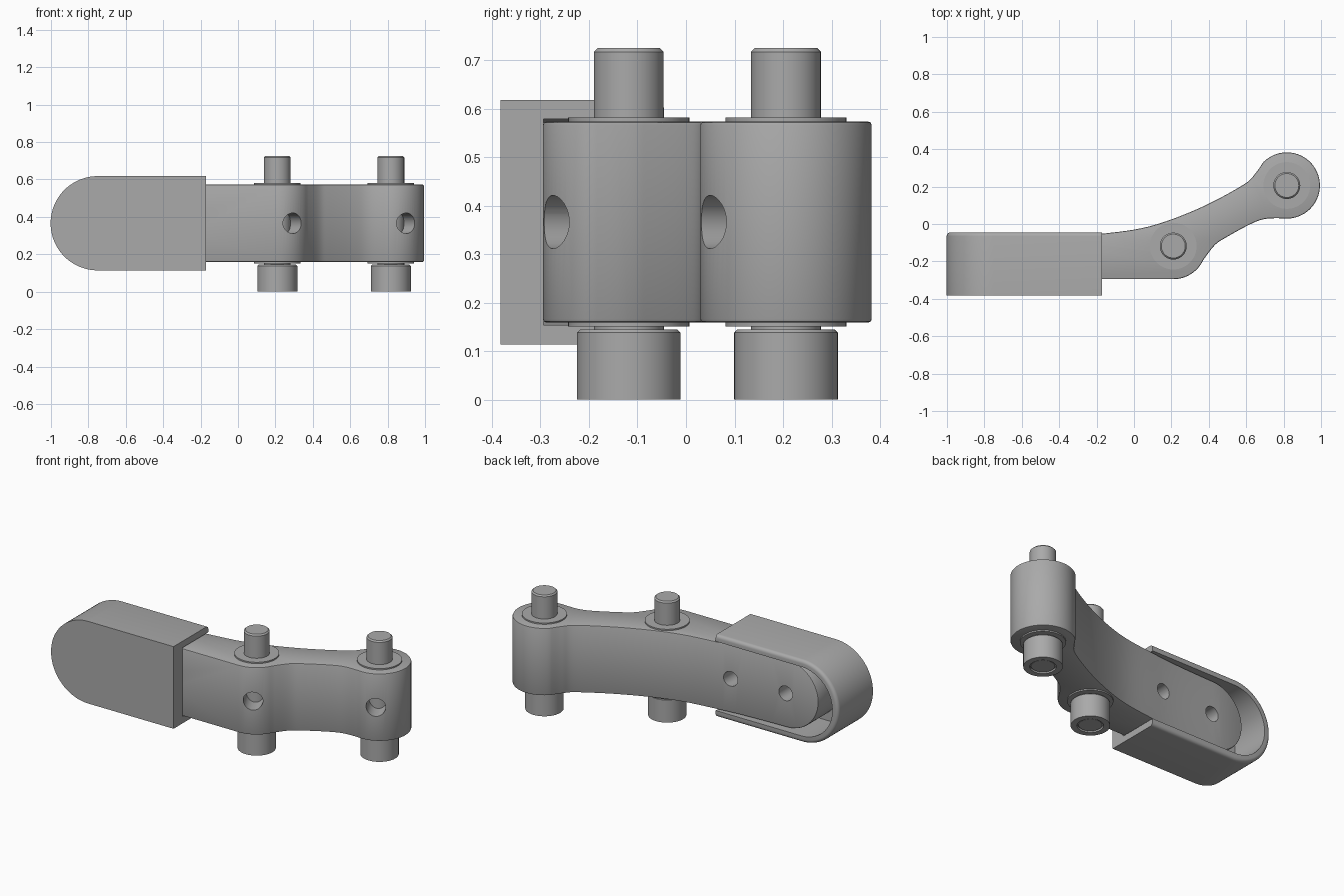
import bpy, bmesh, math
from mathutils import Vector, Matrix

cube = bpy.data.objects.get("Cube")
if cube:
    bpy.data.objects.remove(cube, do_unlink=True)

grey = bpy.data.materials.new("plain grey")
grey.use_nodes = True
tone = (0.4, 0.4, 0.4, 1)
grey.diffuse_color = tone
grey.node_tree.nodes["Principled BSDF"].inputs["Base Color"].default_value = tone

MID = 0.366                      # mid height of the arm
PINS = [(0.21, -0.118), (0.817, 0.206)]
BOSS = 0.177


def finish(name, bm, cutter=False):
    bmesh.ops.recalc_face_normals(bm, faces=bm.faces[:])
    mesh = bpy.data.meshes.new(name)
    bm.to_mesh(mesh)
    bm.free()
    mesh.materials.append(grey)
    obj = bpy.data.objects.new(name, mesh)
    bpy.context.collection.objects.link(obj)
    if cutter:
        obj.hide_render = True
        obj.hide_viewport = True
        obj.display_type = 'WIRE'
    return obj


def prism(points, offset):
    """Extrude a closed outline of 3D points by an offset."""
    bm = bmesh.new()
    face = bm.faces.new([bm.verts.new(p) for p in points])
    new = bmesh.ops.extrude_face_region(bm, geom=[face])["geom"]
    verts = [v for v in new if isinstance(v, bmesh.types.BMVert)]
    bmesh.ops.translate(bm, verts=verts, vec=offset)
    return bm


def arc(cx, cy, r, start, end, n):
    angles = [math.radians(start + (end - start) * i / n) for i in range(n + 1)]
    return [(cx + r * math.cos(a), cy + r * math.sin(a)) for a in angles]


def spline(pts, n=6):
    """Smooth run from the second point to the last but one."""
    p = [Vector(q) for q in pts]
    out = []
    for a, b, c, d in zip(p, p[1:], p[2:], p[3:]):
        for i in range(n):
            t = i / n
            out.append(tuple(0.5 * (2 * b + (c - a) * t + (2 * a - 5 * b + 4 * c - d) * t * t
                                    + (3 * b - a - 3 * c + d) * t ** 3)))
    return out + [tuple(p[-2])]


def slot(x_round, x_flat, r, y):
    """Outline in the xz plane, round at the -x end and square at the +x end."""
    pts = [(x_flat, MID + r)] + arc(x_round, MID, r, 90, 270, 40) + [(x_flat, MID - r)]
    return [(x, y, z) for x, z in pts]


def boolean(obj, cutter, operation='DIFFERENCE'):
    mod = obj.modifiers.new(cutter.name, 'BOOLEAN')
    mod.object, mod.operation, mod.solver = cutter, operation, 'EXACT'


def apply_all(obj):
    graph = bpy.context.evaluated_depsgraph_get()
    mesh = bpy.data.meshes.new_from_object(obj.evaluated_get(graph))
    obj.modifiers.clear()
    obj.data = mesh


def smooth(obj):
    bpy.ops.object.select_all(action='DESELECT')
    obj.select_set(True)
    bpy.context.view_layer.objects.active = obj
    bpy.ops.object.shade_smooth_by_angle(angle=math.radians(30))


def bore(name, r, depth, place):
    bm = bmesh.new()
    bmesh.ops.create_cone(bm, cap_ends=True, segments=40, radius1=r, radius2=r,
                          depth=depth, matrix=place)
    return finish(name, bm, True)


# Curved arm: plan outline trimmed by a round-ended slot shape
first = arc(*PINS[0], BOSS, -90, -25, 12)
second = arc(*PINS[1], BOSS, -98, 135, 44)
waist = spline([first[-2], first[-1], (0.43, -0.115), (0.49, -0.073), (0.62, -0.002),
                (0.7, 0.027), second[0], second[1]])
back = spline([second[-2], second[-1], (0.65, 0.272), (0.585, 0.21), (0.35, 0.085),
               (0.085, -0.012), (-0.17, -0.052), (-0.45, -0.075), (-1, -0.09), (-1.2, -0.09)])
plan = [(-1, PINS[0][1] - BOSS)] + first + waist[1:-1] + second + back[1:]
arm = finish("curved_arm", prism([(x, y, 0.1) for x, y in plan], (0, 0, 0.55)))
trim = finish("arm_trim", prism(slot(-0.63, 1.2, 0.207, -0.6), (0, 1.2, 0)), True)
boolean(arm, trim, 'INTERSECT')
edge = arm.modifiers.new("edge", 'BEVEL')
edge.width, edge.segments = 0.007, 2
edge.limit_method, edge.angle_limit = 'ANGLE', math.radians(50)
edge.use_clamp_overlap = False

# Screw holes: radial ones into each boss, straight ones near the round end
cutters = [trim]
lean = math.radians(28)
for x, y in PINS:
    out = Vector((math.sin(lean), -math.cos(lean), 0))
    place = (Matrix.Translation(Vector((x, y, MID)) + out * 0.15)
             @ out.to_track_quat('Z', 'Y').to_matrix().to_4x4())
    cutters.append(bore("radial_bore", 0.055, 0.3, place))
for x in (-0.26, -0.62):
    place = Matrix.Translation((x, -0.15, MID)) @ Matrix.Rotation(math.pi / 2, 4, 'X')
    cutters.append(bore("straight_bore", 0.045, 0.4, place))
for cutter in cutters[1:]:
    boolean(arm, cutter)

# Round-ended cover with a softened outer rim, hollowed from behind
bm = prism(slot(-0.75, -0.17, 0.252, -0.382), (0, 0.337, 0))
rim = [e for e in bm.edges if all(v.co.y > -0.1 for v in e.verts)
       and not all(v.co.x > -0.2 for v in e.verts)]
bmesh.ops.bevel(bm, geom=rim, offset=0.02, segments=4, profile=0.5, affect='EDGES')
cover = finish("end_cover", bm)
hollow = finish("cover_hollow", prism(slot(-0.75, 0.1, 0.212, -0.294), (0, 0.5, 0)), True)
boolean(cover, hollow)
cutters.append(hollow)

for cutter in cutters:
    cutter.hide_viewport = False
bpy.context.view_layer.update()
for obj in (arm, cover):
    apply_all(obj)
    smooth(obj)
for cutter in cutters:
    bpy.data.objects.remove(cutter, do_unlink=True)


def lathe(name, profile, centre):
    bm = bmesh.new()
    verts = [bm.verts.new((r, 0, z)) for r, z in profile]
    edges = [bm.edges.new(pair) for pair in zip(verts, verts[1:])]
    bmesh.ops.spin(bm, geom=verts + edges, axis=(0, 0, 1), cent=(0, 0, 0),
                   angle=2 * math.pi, steps=48)
    bmesh.ops.remove_doubles(bm, verts=bm.verts[:], dist=0.0001)
    obj = finish(name, bm)
    obj.location = (*centre, 0)
    smooth(obj)


# Hinge pins with a wide head below, and thin washers on both arm faces
pin = [(0, 0.004), (0.064, 0.004), (0.072, 0.012), (0.072, 0), (0.107, 0), (0.107, 0.138),
       (0.1, 0.145), (0.072, 0.145), (0.072, 0.717), (0.064, 0.725), (0, 0.725)]
washer = [(0, 0.151), (0.125, 0.151), (0.125, 0.581), (0, 0.581)]
for side, centre in zip(("inner", "outer"), PINS):
    lathe(side + "_pin", pin, centre)
    for part, low in (("lower", 0.151), ("upper", 0.571)):
        disc = [(0, low), (0.125, low), (0.125, low + 0.01), (0, low + 0.01)]
        lathe(f"{side}_{part}_washer", disc, centre)
